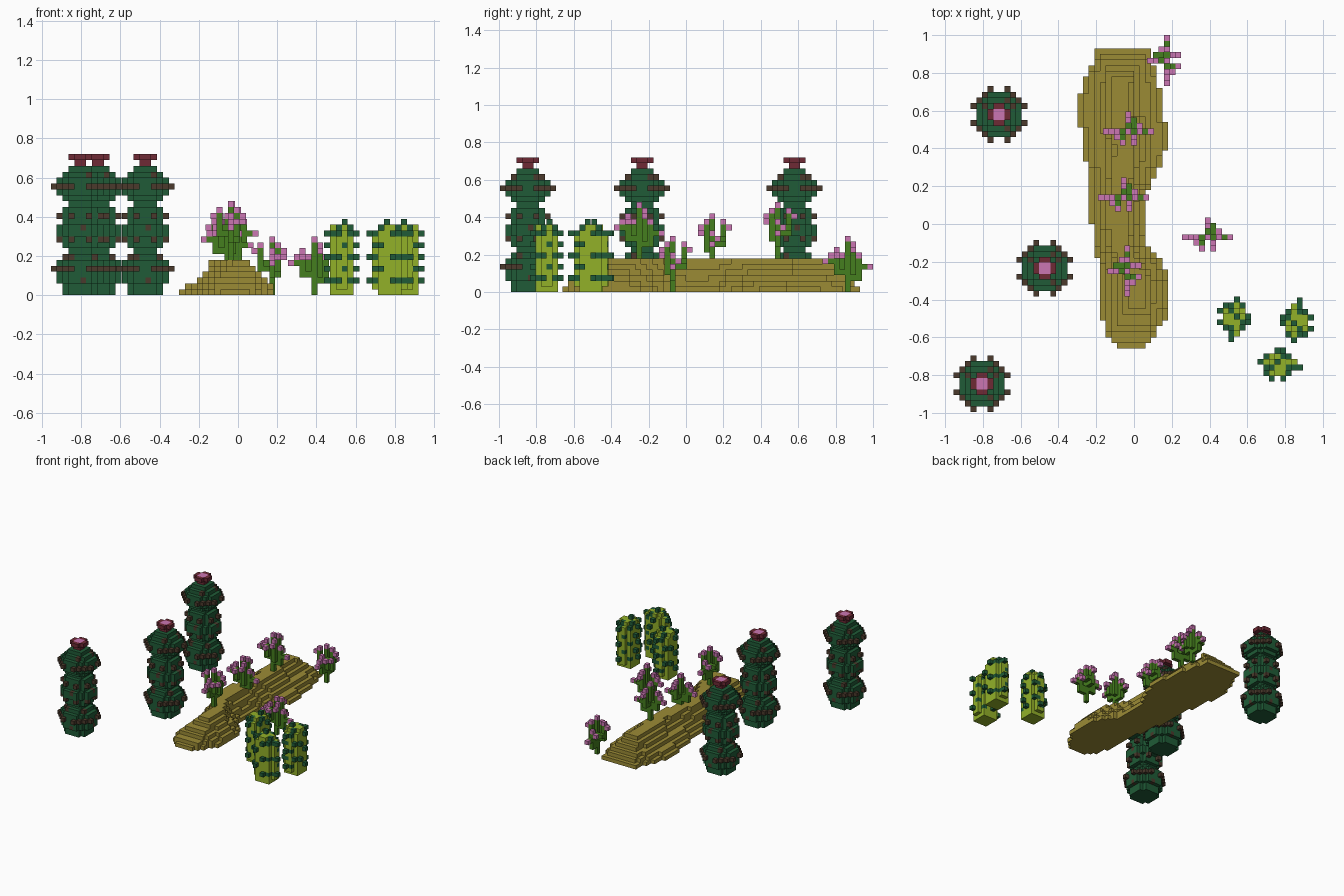
import bpy, math

if "Cube" in bpy.data.objects:
    bpy.data.objects.remove(bpy.data.objects["Cube"])

V = 0.03  # voxel edge


def material(name, rgb):
    m = bpy.data.materials.new(name)
    m.diffuse_color = (*rgb, 1)
    m.use_nodes = True
    m.node_tree.nodes["Principled BSDF"].inputs["Base Color"].default_value = m.diffuse_color
    return m


OLIVE = material("sand olive", (0.33, 0.26, 0.036))
DARK = material("dark green", (0.014, 0.105, 0.038))
BROWN = material("spine brown", (0.07, 0.042, 0.025))
MAROON = material("flower maroon", (0.156, 0.023, 0.036))
PINK = material("flower pink", (0.6, 0.18, 0.45))
LIME = material("lime green", (0.29, 0.44, 0.022))
LEAF = material("leaf green", (0.06, 0.21, 0.013))

SIDES = {
    (1, 0, 0): [(1, 0, 0), (1, 1, 0), (1, 1, 1), (1, 0, 1)],
    (-1, 0, 0): [(0, 0, 0), (0, 0, 1), (0, 1, 1), (0, 1, 0)],
    (0, 1, 0): [(0, 1, 0), (0, 1, 1), (1, 1, 1), (1, 1, 0)],
    (0, -1, 0): [(0, 0, 0), (1, 0, 0), (1, 0, 1), (0, 0, 1)],
    (0, 0, 1): [(0, 0, 1), (1, 0, 1), (1, 1, 1), (0, 1, 1)],
    (0, 0, -1): [(0, 0, 0), (0, 1, 0), (1, 1, 0), (1, 0, 0)],
}


def voxel_mesh(name, cells, shift=0.0):
    """Exposed faces of a {(i, j, k): material} dictionary."""
    mats = list(dict.fromkeys(cells.values()))
    index, verts, faces, slots = {}, [], [], []
    for (i, j, k), mat in cells.items():
        for (a, b, c), quad in SIDES.items():
            if (i + a, j + b, k + c) in cells:
                continue
            face = []
            for (p, q, r) in quad:
                key = (i + p, j + q, k + r)
                if key not in index:
                    index[key] = len(verts)
                    verts.append(((key[0] - shift) * V, (key[1] - shift) * V, key[2] * V))
                face.append(index[key])
            faces.append(face)
            slots.append(mats.index(mat))
    me = bpy.data.meshes.new(name)
    me.from_pydata(verts, [], faces)
    for m in mats:
        me.materials.append(m)
    me.polygons.foreach_set("material_index", slots)
    me.update()
    return me


def place(name, me, loc, quarter_turns=0):
    o = bpy.data.objects.new(name, me)
    o.location = loc
    o.rotation_euler.z = quarter_turns * math.pi / 2
    bpy.context.collection.objects.link(o)


def disc(cells, k, rx2, ry2, mat):
    """One layer: an ellipse given by squared radii, in cells."""
    for i in range(-6, 6):
        for j in range(-6, 6):
            if (i + .5) ** 2 / rx2 + (j + .5) ** 2 / ry2 <= 1:
                cells[i, j, k] = mat


# Sand mound: outline stations (y, left x, right x), stacked in inset layers
OUTLINE = [(-.67, -.075, .01), (-.63, -.12, .08), (-.56, -.16, .13), (-.5, -.165, .17),
           (-.42, -.165, .19), (-.3, -.165, .19), (-.2, -.19, .14), (-.1, -.22, .07),
           (0, -.225, .045), (.15, -.225, .05), (.25, -.235, .11), (.38, -.27, .165),
           (.55, -.29, .165), (.68, -.285, .14), (.78, -.255, .13), (.85, -.225, .1), (.92, -.195, .075)]
INSET = [0, .03, .07, .12, .15, .18]


def outline(y):
    for (y0, l0, r0), (y1, l1, r1) in zip(OUTLINE, OUTLINE[1:]):
        if y0 <= y <= y1:
            t = (y - y0) / (y1 - y0)
            return l0 + t * (l1 - l0), r0 + t * (r1 - r0)
    return None


mound = {}
for k, inset in enumerate(INSET):
    for j in range(-22, 31):
        y = (j + .5) * V
        if not -.66 + .045 * k <= y <= .915 - .025 * k:
            continue
        left, right = outline(y)
        d = inset * min(1, ((right - left) / 2 - .05) / .18)
        for i in range(round((left + d) / V), round((right - d) / V)):
            mound[i, j, k] = OLIVE
place("sand_mound", voxel_mesh("sand_mound", mound), (0, 0, 0))

# Tall columnar cactus: three bulges, brown spines, crown flower
WIDTHS = [6, 6, 8, 8, 8, 8, 6, 4, 6, 6, 8, 8, 6, 6, 6, 4, 6, 8, 8, 8, 6, 4]
RADIUS2 = {4: 5, 6: 10, 8: 17}
tall = {}
for k, w in enumerate(WIDTHS):
    disc(tall, k, RADIUS2[w], RADIUS2[w], DARK)


def spines(k, r, offsets):
    for s in (-1, 1):
        for o in offsets:
            for x, y in ((s * r, o), (o, s * r)):
                tall[math.floor(x), math.floor(y), k] = BROWN


for k in (4, 18):
    spines(k, 4.5, (-1.5, 1.5))
    spines(k, 3.5, (-2.5, 2.5))
for k in (9, 13):
    spines(k, 3.5, (-1.5, 1.5))
for k in (2, 11):
    spines(k, 3.5, (.5,))
spines(6, 2.5, (-1.5,))
spines(20, 2.5, (1.5,))
disc(tall, 22, 2, 2, MAROON)
disc(tall, 23, 4, 4, MAROON)
disc(tall, 23, 1, 1, PINK)
tall_mesh = voxel_mesh("tall_cactus", tall)
for n, (x, y, q) in enumerate([(-.715, .58, 0), (-.473, -.235, 0), (-.805, -.845, 0)]):
    place(f"tall_cactus_{n + 1}", tall_mesh, (x, y, 0), q)

# Lime barrel cactus: oval column with dark spines
barrel = {}
for k in range(12):
    if k == 0:
        disc(barrel, k, 4, 6.5, LIME)
    elif k == 11:
        disc(barrel, k, 2.6, 5, LIME)
    else:
        disc(barrel, k, 4.6, 9.5, LIME)
for k in (2, 4, 6, 8, 10):
    odd = k // 2 % 2
    for s in (0, 1):
        barrel[(2, -3)[s], (odd - 1, -2 * odd + 1)[s], k] = DARK
        barrel[-odd, (2, -3)[s], k] = DARK
        barrel[(1, -2)[s], (2, -2)[odd], k] = DARK
    if odd:
        barrel[0, 3, k] = DARK
        barrel[-1, -4, k] = DARK
for cell in ((0, 0, 12), (-1, -2, 11), (-1, 1, 11), (1, -1, 11)):
    barrel[cell] = DARK
barrel_mesh = voxel_mesh("barrel_cactus", barrel)
for n, (x, y, q) in enumerate([(.53, -.505, 0), (.862, -.51, 2), (.775, -.745, 1)]):
    place(f"barrel_cactus_{n + 1}", barrel_mesh, (x, y, 0), q)

# Small branching cactus: straight runs of cells, pink buds on the tips
RUNS = [((0, 0, 0), (0, 0, 8)), ((-2, 0, 3), (-1, 0, 3)), ((-2, 0, 3), (-2, 0, 6)),
        ((-3, 0, 5), (-3, 0, 5)), ((1, 0, 2), (2, 0, 2)), ((2, 0, 2), (2, 0, 5)),
        ((3, 0, 4), (3, 0, 4)), ((0, 1, 4), (0, 2, 4)), ((0, 2, 4), (0, 2, 7)),
        ((1, -1, 3), (1, 0, 3)), ((1, -1, 3), (1, -1, 7)), ((-1, -1, 4), (-1, 0, 4)),
        ((-1, -1, 4), (-1, -1, 6)), ((1, 1, 5), (1, 2, 5))]
BUDS = [(0, 0, 9), (-4, 0, 5), (-3, 0, 6), (-2, 0, 7), (4, 0, 4), (2, 0, 6), (0, 3, 7), (0, 2, 8),
        (1, -2, 7), (1, -1, 8), (-1, -2, 6), (2, 1, 5), (-2, -1, 6)]
small = {}
for a, b in RUNS:
    for i in range(a[0], b[0] + 1):
        for j in range(a[1], b[1] + 1):
            for k in range(a[2], b[2] + 1):
                small[i, j, k] = LEAF
for bud in BUDS:
    small[bud] = PINK
small_mesh = voxel_mesh("flowering_cactus", small, .5)
SPOTS = [(.39, -.07, 0, 0), (.175, .865, 0, 1), (-.03, .49, .18, 0),
         (-.055, .14, .12, 0), (-.035, -.25, .18, 1)]
for n, (x, y, z, q) in enumerate(SPOTS):
    place(f"flowering_cactus_{n + 1}", small_mesh, (x, y, z), q)
